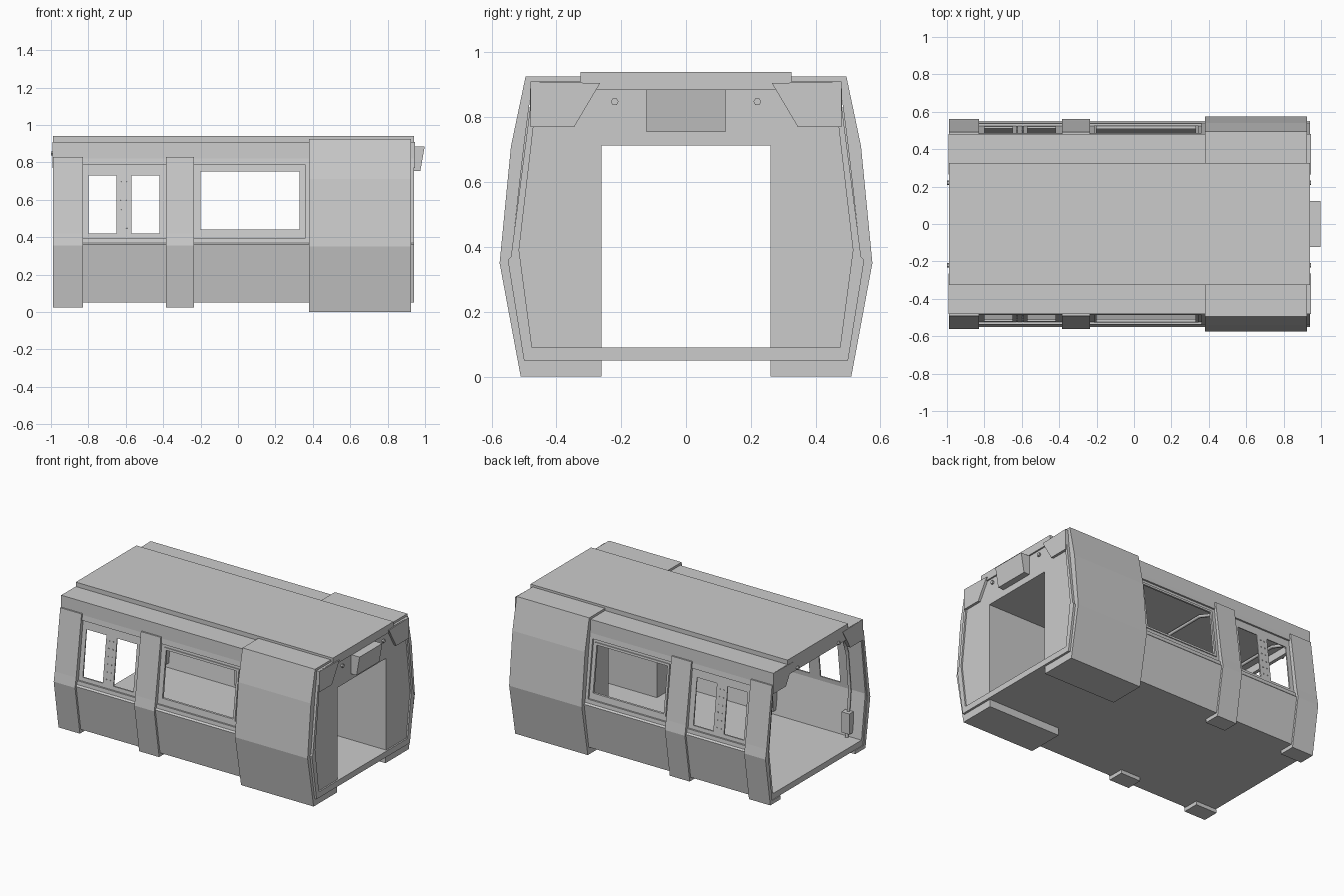
import bpy, bmesh
from mathutils import Matrix, Vector

if "Cube" in bpy.data.objects:
    bpy.data.objects.remove(bpy.data.objects["Cube"])


def finish(bm, name):
    bmesh.ops.recalc_face_normals(bm, faces=bm.faces)
    me = bpy.data.meshes.new(name)
    bm.to_mesh(me)
    bm.free()
    ob = bpy.data.objects.new(name, me)
    bpy.context.collection.objects.link(ob)
    return ob


def prism(name, profile, x0, x1, s=1):
    """Extrude a (y, z) profile along x; s = -1 mirrors it in y."""
    bm = bmesh.new()
    f = bm.faces.new([bm.verts.new((x0, s * y, z)) for y, z in profile])
    ext = bmesh.ops.extrude_face_region(bm, geom=[f])["geom"]
    bmesh.ops.translate(bm, vec=(x1 - x0, 0, 0),
                        verts=[v for v in ext if isinstance(v, bmesh.types.BMVert)])
    return finish(bm, name)


def box(name, x0, x1, y0, y1, z0, z1, s=1):
    return prism(name, [(y0, z0), (y1, z0), (y1, z1), (y0, z1)], x0, x1, s)


def cyl(name, center, axis, r, depth, n):
    bm = bmesh.new()
    rot = Vector((0, 0, 1)).rotation_difference(Vector(axis)).to_matrix().to_4x4()
    bmesh.ops.create_cone(bm, cap_ends=True, segments=n, radius1=r, radius2=r,
                          depth=depth, matrix=Matrix.Translation(center) @ rot)
    return finish(bm, name)


OUTER = [(.05, .50), (.36, .55), (.37, .54), (.82, .482)]
INNER = [(.05, .47), (.09, .475), (.39, .515), (.82, .465)]


def at(table, z):
    for (za, ya), (zb, yb) in zip(table, table[1:]):
        if z <= zb:
            return ya + (yb - ya) * (z - za) / (zb - za)
    return table[-1][1]


def wall(name, x0, x1, z0, z1, s, inset=0):
    """Piece of the sloped side wall between two heights."""
    def side(table, off):
        zs = [z0] + [z for z, _ in table if z0 < z < z1] + [z1]
        return [(at(table, z) - off, z) for z in zs]
    return prism(name, side(OUTER, inset) + side(INNER, 0)[::-1], x0, x1, s)


def window_panel(name, x0, x1, z0, z1, openings, s):
    """Recessed panel with rectangular openings (xa, xb, za, zb)."""
    za, zb = openings[0][2:]
    wall(name + "_sill", x0, x1, z0, za, s, .012)
    wall(name + "_head", x0, x1, zb, z1, s, .012)
    edges = [x0] + [x for o in openings for x in o[:2]] + [x1]
    for a, b in zip(edges[::2], edges[1::2]):
        wall(name + "_post", a, b, za, zb, s, .012)


# Floor and roof
box("floor", -.985, .94, -.475, .475, .05, .09)
prism("roof_shell", [(.482, .82), (.48, .91), (-.48, .91), (-.482, .82), (-.465, .82),
                     (-.43, .84), (-.3, .885), (.3, .885), (.43, .84), (.465, .82)], -.99, .94)
box("roof_slab", -.99, .94, -.325, .325, .905, .94)

GUSSET = [(.48, .91), (.48, .77), (.345, .77), (.265, .905)]
HOOD = [(.26, 0), (.51, 0), (.575, .35), (.54, .71), (.495, .925), (.32, .925), (.32, .905),
        (.475, .905), (.50, .71), (.54, .36), (.49, .05), (.26, .05)]
RIB = [(.40, .025), (.51, .025), (.562, .355), (.55, .42), (.492, .83),
       (.475, .83), (.53, .37), (.49, .05), (.40, .05)]

for s, side in ((-1, "front"), (1, "back")):
    # Side wall: lower panel, ledge, window panels, upper strip
    wall(side + "_lower_panel", -.985, .94, .05, .395, s)
    window_panel(side + "_twin_window", -.83, -.38, .395, .785,
                 [(-.80, -.65, .42, .73), (-.57, -.42, .42, .73)], s)
    window_panel(side + "_wide_window", -.24, .36, .395, .785,
                 [(-.20, .33, .44, .75)], s)
    wall(side + "_upper_strip", -.985, .94, .785, .82, s)
    for a, b in ((-.985, -.83), (-.38, -.24), (.36, .94)):
        wall(side + "_pier", a, b, .395, .785, s)
    # Thin raised frame around the wide window
    for a, b, c, d in ((-.215, .345, .425, .44), (-.215, .345, .75, .765),
                       (-.215, -.20, .44, .75), (.33, .345, .44, .75)):
        wall(side + "_window_frame", a, b, c, d, s, .006)
    # Rivets on the twin window posts
    for x in (-.625, -.595):
        for i in range(6):
            z = .45 + i * .05
            cyl(side + "_rivet", (x, s * (at(OUTER, z) - .011), z), (0, 1, .13 * s), .004, .008, 6)

    # Outer ribs and end hood
    for x0, x1 in ((-.99, -.83), (-.385, -.235)):
        prism(side + "_rib", RIB, x0, x1, s)
    prism(side + "_end_hood", HOOD, .38, .925, s)

    # Cabinet beside the passage
    prism(side + "_cabinet", [(.26, .09), (.475, .09), (.515, .39), (.465, .82),
                              (.43, .84), (.3, .885), (.26, .885)], .40, .93, s)

    # End gussets and bolts
    prism(side + "_gusset", GUSSET, .925, .947, s)
    prism(side + "_gusset", GUSSET, -.992, -.965, s)
    cyl(side + "_bolt", (.94, s * .22, .848), (1, 0, 0), .012, .012, 6)
    cyl(side + "_bolt", (-.99, s * .22, .848), (1, 0, 0), .012, .02, 6)

    # Conduit boxes at the foot of the inner arches
    for x in (-.885, -.31):
        box(side + "_conduit_box", x - .03, x + .03, .445, .49, .12, .26, s)

# Header over the passage and over the open end
box("passage_header", .40, .93, -.26, .26, .713, .89)
prism("open_end_header", [(.33, .835), (.28, .905), (-.28, .905), (-.33, .835)], -.988, -.965)

# Sign box over the doorway, slanted outward
bm = bmesh.new()
bmesh.ops.create_cube(bm, size=1, matrix=Matrix.Translation((.965, 0, .82))
                      @ Matrix.Diagonal((.066, .244, .13, 1)))
for v in bm.verts:
    if v.co.x > .97 and v.co.z < .82:
        v.co.x = .975
finish(bm, "door_box")

# Pipe arches following the inside walls
half = [(.46, .09), (.492, .39), (.465, .66), (.43, .76), (.36, .825), (.25, .865)]
for x in (-.885, -.31):
    cu = bpy.data.curves.new("inner_arch", 'CURVE')
    cu.dimensions = '3D'
    cu.bevel_depth = .011
    cu.bevel_resolution = 1
    cu.use_fill_caps = True
    pts = half + [(-y, z) for y, z in half[::-1]]
    sp = cu.splines.new('POLY')
    sp.points.add(len(pts) - 1)
    for p, (y, z) in zip(sp.points, pts):
        p.co = (x, y, z, 1)
    bpy.context.collection.objects.link(bpy.data.objects.new("inner_arch", cu))
